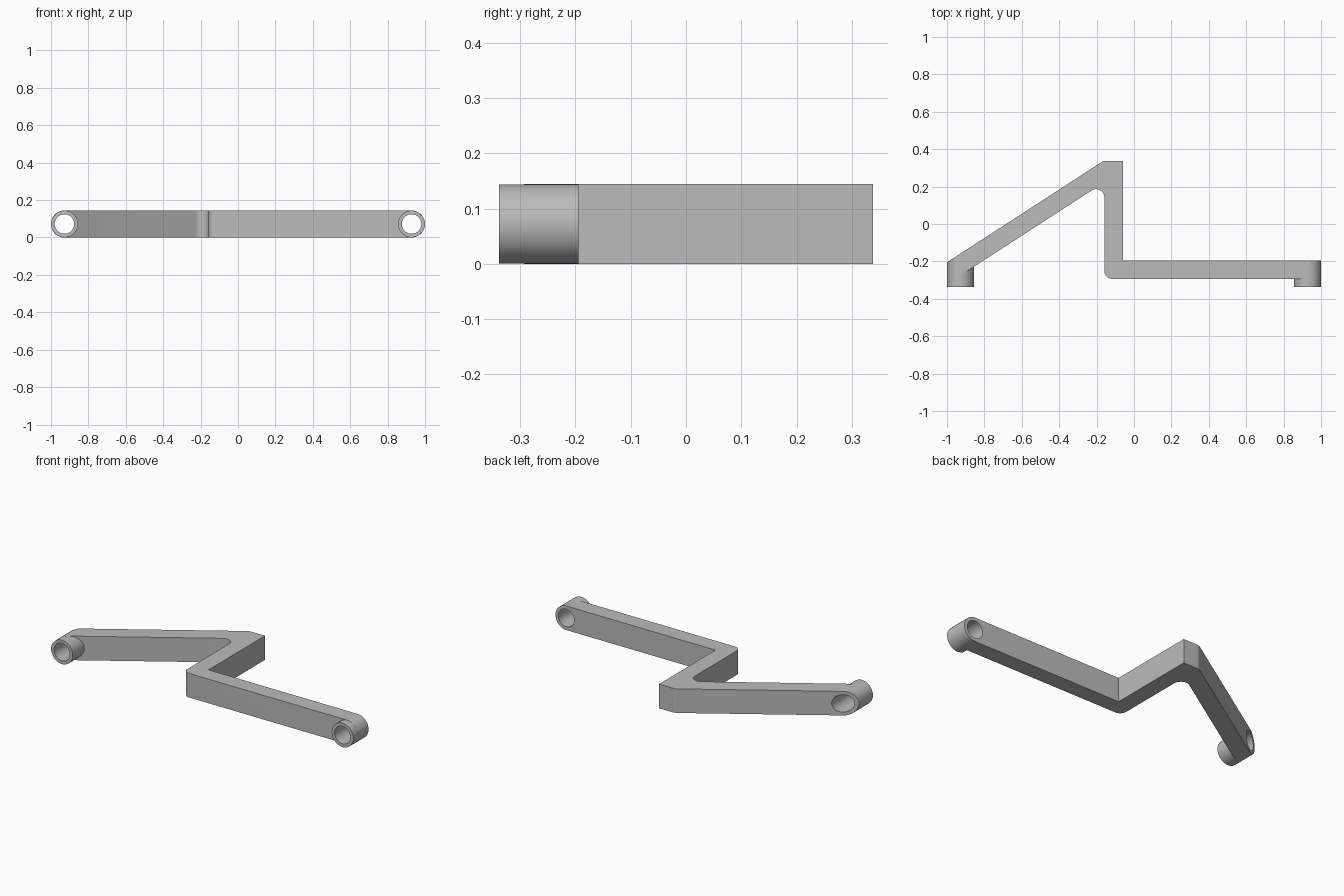
import bpy, bmesh, math
from mathutils import Vector, Matrix

cube = bpy.data.objects.get("Cube")
if cube:
    bpy.data.objects.remove(cube, do_unlink=True)

H = 0.144            # bar height
R = H / 2            # boss radius
EYE = 1 - R          # boss centre distance from the middle
FRONT, BACK = -0.338, 0.338

metal = bpy.data.materials.new("plain grey")
grey = (0.5, 0.5, 0.5, 1)
metal.use_nodes = True
metal.diffuse_color = grey
metal.node_tree.nodes["Principled BSDF"].inputs["Base Color"].default_value = grey


def prism(name, points, direction):
    """Extrude a closed 3D outline along a direction."""
    bm = bmesh.new()
    face = bm.faces.new([bm.verts.new(p) for p in points])
    top = bmesh.ops.extrude_face_region(bm, geom=[face])
    verts = [g for g in top["geom"] if isinstance(g, bmesh.types.BMVert)]
    bmesh.ops.translate(bm, verts=verts, vec=direction)
    bmesh.ops.recalc_face_normals(bm, faces=bm.faces)
    mesh = bpy.data.meshes.new(name)
    bm.to_mesh(mesh)
    bm.free()
    mesh.materials.append(metal)
    obj = bpy.data.objects.new(name, mesh)
    bpy.context.collection.objects.link(obj)
    return obj


def arc(x, radius, start, end, y, steps=48):
    """Arc points in the upright plane, around a boss centre."""
    angles = [start + (end - start) * i / steps for i in range(steps + 1)]
    return [(x + radius * math.cos(a), y, R + radius * math.sin(a)) for a in angles]


def rod(name, x, radius, y0, y1):
    return prism(name, arc(x, radius, 0, math.tau, y0, 64)[:-1], (0, y1 - y0, 0))


def fillet(prev, corner, nxt, radius, steps=10):
    """Round one corner of a plan outline."""
    c = Vector(corner)
    a, b = (Vector(prev) - c).normalized(), (Vector(nxt) - c).normalized()
    half = a.angle(b) / 2
    centre = c + (a + b).normalized() * radius / math.sin(half)
    start = c + a * radius / math.tan(half) - centre
    end = c + b * radius / math.tan(half) - centre
    turn = start.angle_signed(end)
    return [centre + Matrix.Rotation(-turn * i / steps, 2) @ start for i in range(steps + 1)]


def boolean(target, tool, operation):
    mod = target.modifiers.new(tool.name, "BOOLEAN")
    mod.operation, mod.solver, mod.object = operation, "EXACT", tool
    bpy.context.view_layer.objects.active = target
    bpy.ops.object.modifier_apply(modifier=mod.name)
    bpy.data.objects.remove(tool, do_unlink=True)


# Plan of the cranked bar: (x, y, corner radius)
plan = [(-1, -0.205, 0), (-1, -0.322, 0), (-0.158, 0.224, 0.045),
        (-0.158, -0.293, 0.04), (1, -0.293, 0), (1, -0.195, 0),
        (-0.058, -0.195, 0), (-0.058, BACK, 0), (-0.163, BACK, 0.05)]
outline = []
for i, (x, y, r) in enumerate(plan):
    nxt = plan[(i + 1) % len(plan)]
    outline += fillet(plan[i - 1][:2], (x, y), nxt[:2], r) if r else [Vector((x, y))]
bar = prism("bracket_bar", [(p.x, p.y, 0) for p in outline], (0, 0, H))

# Round both ends of the bar
rounded = (arc(EYE, R, -math.pi / 2, math.pi / 2, -1)
           + arc(-EYE, R, math.pi / 2, math.pi * 1.5, -1))
boolean(bar, prism("end_rounding", rounded, (0, 2, 0)), "INTERSECT")

# Bosses in front of each end, bored through
for side, y_end in ((-1, -0.212), (1, -0.24)):
    boolean(bar, rod("boss", side * EYE, R - 0.0004, FRONT, y_end), "UNION")
    boolean(bar, rod("bore", side * EYE, 0.052, -0.5, 0), "DIFFERENCE")

bpy.ops.object.select_all(action="DESELECT")
bar.select_set(True)
bpy.context.view_layer.objects.active = bar
bpy.ops.object.shade_smooth_by_angle(angle=math.radians(30))
